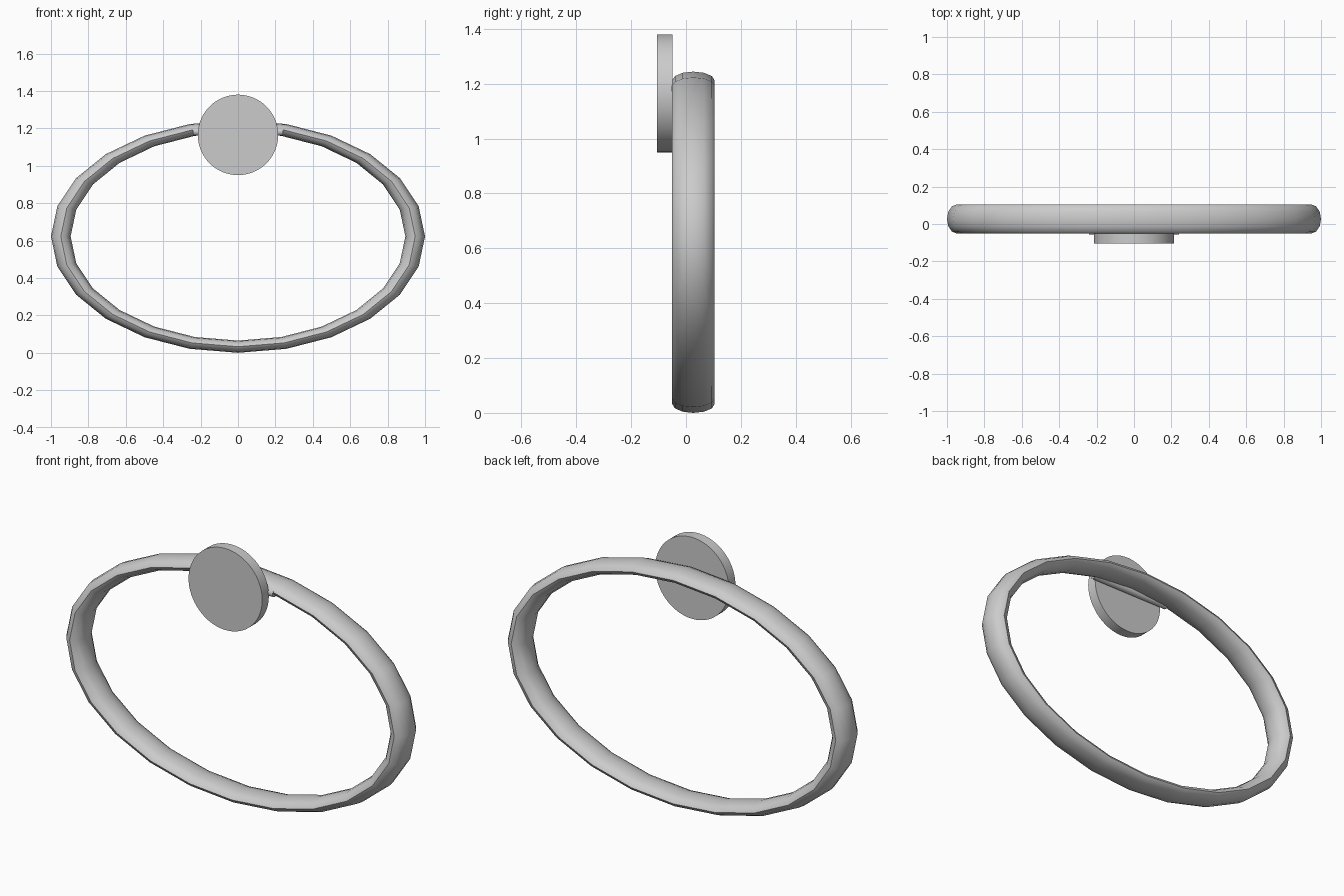
import bpy
import math

cube = bpy.data.objects.get("Cube")
if cube:
    bpy.data.objects.remove(cube, do_unlink=True)

grey = bpy.data.materials.new("satin_grey")
grey.use_nodes = True
colour = (0.6, 0.6, 0.6, 1)
grey.diffuse_color = colour
grey.node_tree.nodes["Principled BSDF"].inputs["Base Color"].default_value = colour


def finish(name, angle):
    """Name the active object, colour it and shade it smooth."""
    obj = bpy.context.object
    obj.name = name
    obj.data.materials.append(grey)
    bpy.ops.object.transform_apply(location=False, rotation=True, scale=True)
    bpy.ops.object.shade_smooth_by_angle(angle=math.radians(angle))
    return obj


# Oval hanging ring: an upright torus, squashed in height and deepened
bpy.ops.mesh.primitive_torus_add(
    major_segments=24, minor_segments=12, major_radius=0.9475, minor_radius=0.0525,
    location=(0, 0.027, 0.622), rotation=(math.pi / 2, 0, 0))
bpy.context.object.scale = (1, 0.622, 1.48)
finish("towel_ring", 40)

# Round wall plate
bpy.ops.mesh.primitive_cylinder_add(
    vertices=64, radius=0.215, depth=0.055,
    location=(0, -0.0775, 1.165), rotation=(math.pi / 2, 0, 0))
finish("round_plate", 30)

# Short pivot bar sunk into the ring behind the plate
bpy.ops.mesh.primitive_cylinder_add(
    vertices=24, radius=0.02, depth=0.48,
    location=(0, -0.035, 1.182), rotation=(0, math.pi / 2, 0))
finish("pivot_bar", 30)
